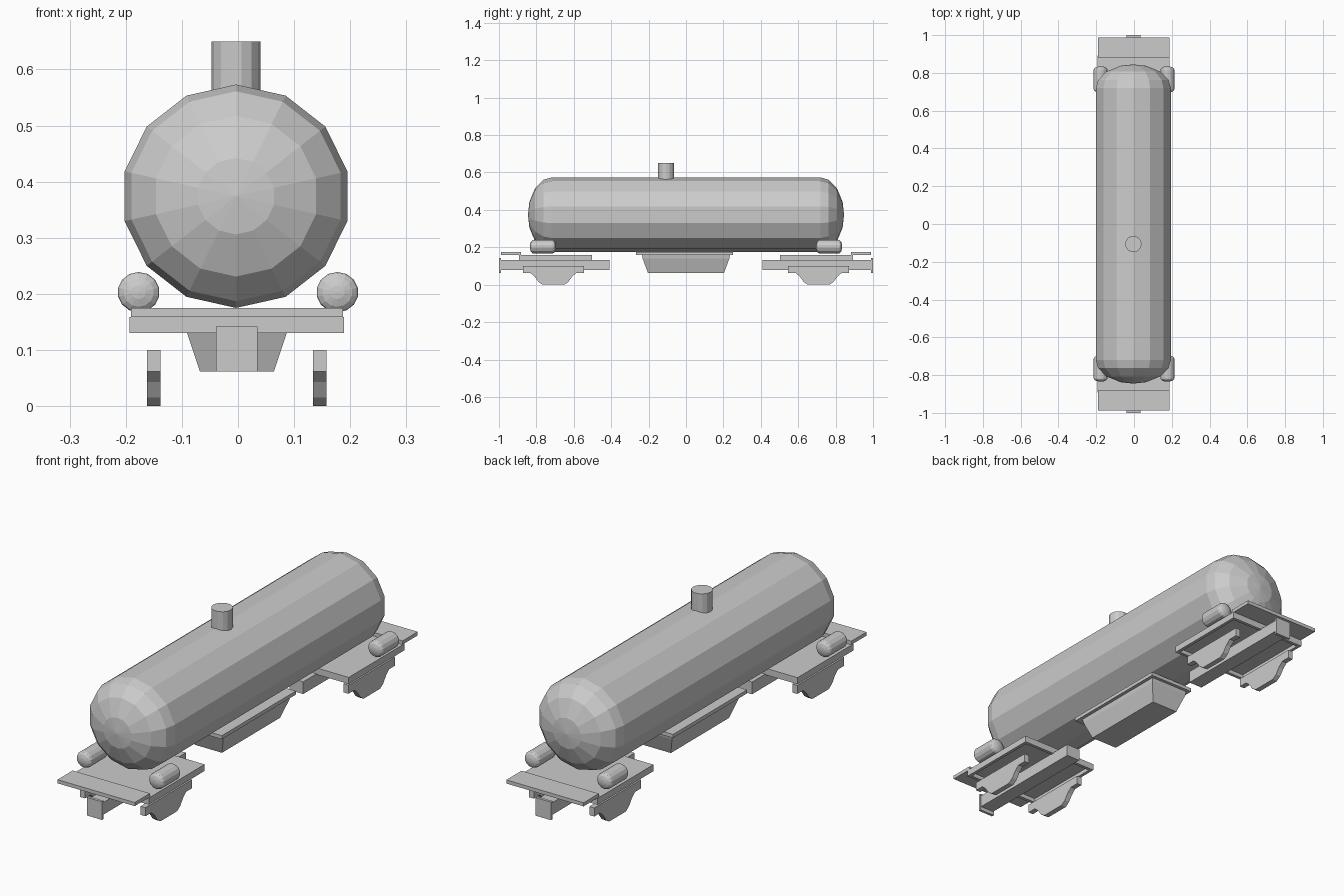
import bpy
import bmesh
from math import sin, cos, pi, radians

cube = bpy.data.objects.get("Cube")
if cube:
    bpy.data.objects.remove(cube, do_unlink=True)

# Single painted-metal colour
metal = bpy.data.materials.new("plain_grey_metal")
metal.use_nodes = True
grey = (0.6, 0.6, 0.6, 1)
metal.diffuse_color = grey
metal.node_tree.nodes["Principled BSDF"].inputs["Base Color"].default_value = grey

CX = -0.002  # slight sideways offset of the chassis


def finish(name, bm):
    bmesh.ops.recalc_face_normals(bm, faces=bm.faces)
    mesh = bpy.data.meshes.new(name)
    bm.to_mesh(mesh)
    bm.free()
    mesh.materials.append(metal)
    obj = bpy.data.objects.new(name, mesh)
    bpy.context.collection.objects.link(obj)
    return obj


def loft(bm, rings):
    """Skin a row of equal-length rings and cap both ends."""
    loops = [[bm.verts.new(p) for p in ring] for ring in rings]
    for a, b in zip(loops, loops[1:]):
        for i in range(len(a)):
            j = (i + 1) % len(a)
            bm.faces.new((a[i], a[j], b[j], b[i]))
    return bm.faces.new(loops[0]), bm.faces.new(loops[-1])


def rect(x, y, z, hx, hy):
    return [(x - hx, y - hy, z), (x + hx, y - hy, z),
            (x + hx, y + hy, z), (x - hx, y + hy, z)]


def box(name, hx, y0, y1, z0, z1):
    bm = bmesh.new()
    y, hy = (y0 + y1) / 2, abs(y1 - y0) / 2
    loft(bm, [rect(CX, y, z0, hx, hy), rect(CX, y, z1, hx, hy)])
    return finish(name, bm)


def capsule(name, x, y, z, rx, rz, half, cap, sides=14):
    """Faceted tank lying along y with domed ends."""
    bm = bmesh.new()
    dome = [(half - cap + cap * cos(radians(a)), sin(radians(a)))
            for a in (20, 46, 70, 90)]
    stations = [(-d, r) for d, r in dome] + dome[::-1]
    rings = [[(x + rx * r * sin(2 * pi * i / sides), y + d,
               z + rz * r * cos(2 * pi * i / sides)) for i in range(sides)]
             for d, r in stations]
    ends = loft(bm, rings)
    # Pull the centre of each end out to a shallow point
    for face, sign in zip(ends, (-1, 1)):
        tip = bmesh.ops.poke(bm, faces=[face])["verts"][0]
        tip.co.y = y + sign * half
    return finish(name, bm)


# Main tank and its filler neck
capsule("main_tank", -0.0035, 0, 0.374, 0.2036, 0.199, 0.845, 0.125)
bm = bmesh.new()
loft(bm, [[(-0.0035 + 0.0435 * cos(2 * pi * i / 14),
            -0.106 + 0.0435 * sin(2 * pi * i / 14), z) for i in range(14)]
          for z in (0.55, 0.65)])
finish("filler_neck", bm)

# Belly box: tapered bin under a thin mounting plate
box("belly_plate", 0.11, -0.267, 0.25, 0.158, 0.174)
bm = bmesh.new()
loft(bm, [rect(CX, 0, 0.062, 0.066, 0.203),
          rect(CX, 0, 0.14, 0.092, 0.232),
          rect(CX, 0, 0.16, 0.095, 0.236)])
finish("belly_box", bm)

# Half outline of a truck side frame, from its middle outward (offset, z)
half_outline = [(0.058, 0), (0.08, 0.015), (0.1, 0.043),
                (0.122, 0.062), (0.163, 0.062), (0.163, 0.1)]
outline = half_outline + [(-d, z) for d, z in half_outline[::-1]]

for end, s in (("front", -1), ("back", 1)):
    # Hollow-bottomed deck with a raised end step
    bm = bmesh.new()
    under, _ = loft(bm, [rect(CX, s * 0.698, 0.13, 0.191, 0.195),
                         rect(CX, s * 0.698, 0.159, 0.191, 0.195)])
    bm.normal_update()
    bmesh.ops.recalc_face_normals(bm, faces=bm.faces)
    bmesh.ops.inset_region(bm, faces=[under], thickness=0.02)
    well = bmesh.ops.extrude_face_region(bm, geom=[under])
    for v in well["geom"]:
        if isinstance(v, bmesh.types.BMVert):
            v.co.z += 0.018
    if under.is_valid:
        bm.faces.remove(under)
    finish(end + "_deck", bm)
    box(end + "_step", 0.189, s * 0.988, s * 0.882, 0.159, 0.175)

    # Centre sill and coupler plate
    box(end + "_sill", 0.034, s * 0.992, s * 0.41, 0.079, 0.133)
    box(end + "_coupler_plate", 0.037, s, s * 0.988, 0.062, 0.142)

    for side, t in (("left", 1), ("right", -1)):
        # Truck side frame
        bm = bmesh.new()
        loft(bm, [[(CX + t * 0.148 + dx, s * 0.709 + d, z) for d, z in outline]
                  for dx in (-0.012, 0.012)])
        finish(f"{end}_{side}_side_frame", bm)
        # Small air cylinder on the deck corner
        capsule(f"{end}_{side}_air_cylinder", t * 0.177, s * 0.765, 0.203,
                0.0375, 0.036, 0.07, 0.018)
